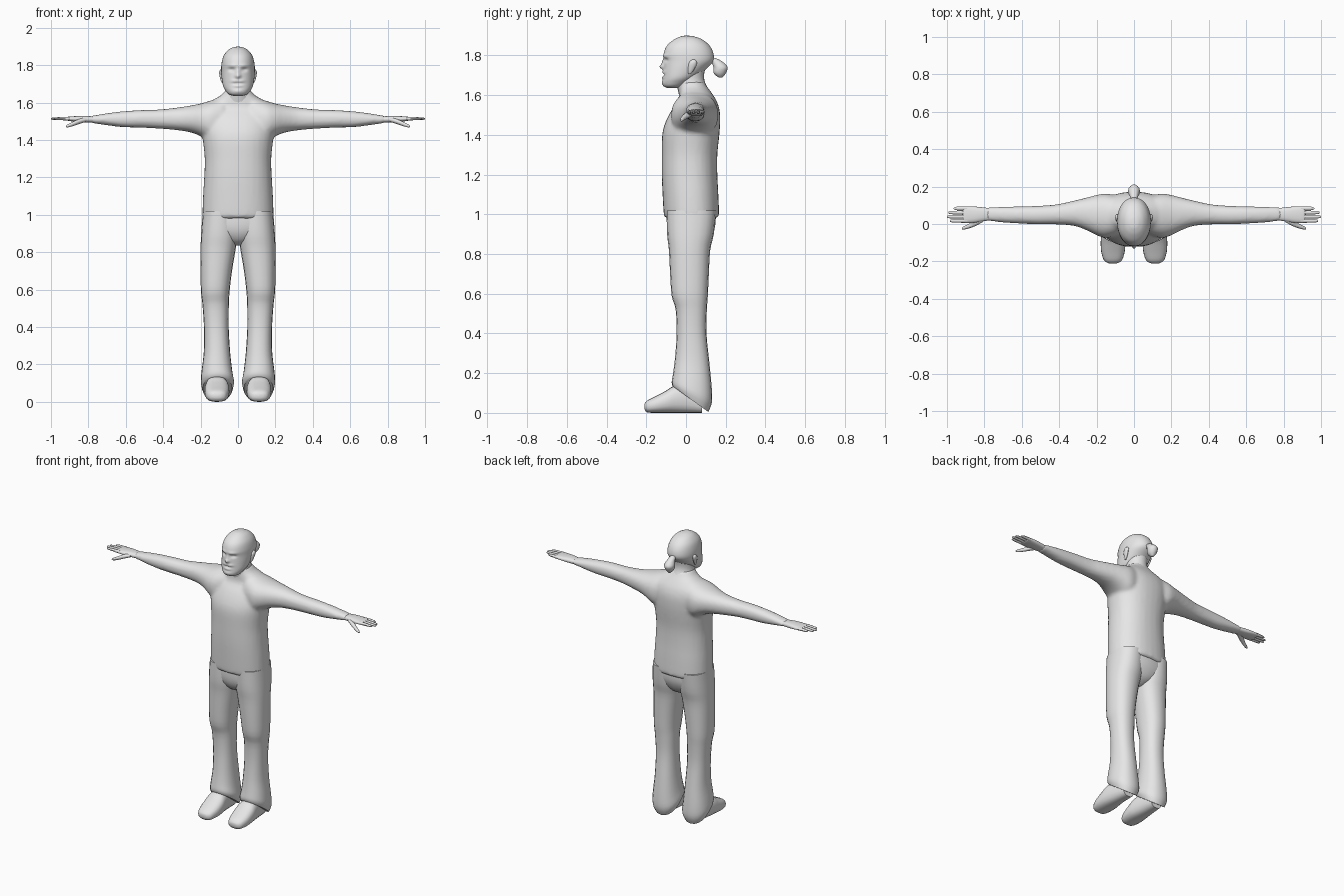
import bpy, bmesh, math
from mathutils import Vector

grey = bpy.data.materials.new("plain grey")
grey.diffuse_color = (0.8, 0.8, 0.8, 1)


def spline(rows, sub):
    """Catmull-Rom resampling of a list of equal-length tuples."""
    out = []
    for i in range(len(rows) - 1):
        a, b, c, d = (rows[max(i - 1, 0)], rows[i], rows[i + 1],
                      rows[min(i + 2, len(rows) - 1)])
        for s in range(sub):
            t = s / sub
            out.append([0.5 * (2 * q + (r - p) * t + (2 * p - 5 * q + 4 * r - w) * t * t
                               + (3 * q - p - 3 * r + w) * t ** 3)
                        for p, q, r, w in zip(a, b, c, d)])
    return out + [list(rows[-1])]


def upright(rows, sub=3):
    """Rows (z front, z back, x0, x1, y0, y1) become rings stacked in z."""
    return [(Vector(((x0 + x1) / 2, (y0 + y1) / 2, (zf + zb) / 2)),
             Vector(((x1 - x0) / 2, 0, 0)),
             Vector((0, (y1 - y0) / 2, (zb - zf) / 2)))
            for zf, zb, x0, x1, y0, y1 in spline(rows, sub)]


def centred(rows, sub=3):
    """Rows (z, half width, y0, y1) centred on x = 0."""
    return upright([(z, z, -w, w, a, b) for z, w, a, b in rows], sub)


def sideways(rows, sub=3, sign=1):
    """Rows (x, y0, y1, z0, z1) become rings along x."""
    return [(Vector((sign * x, (a + b) / 2, (c + d) / 2)),
             Vector((0, (b - a) / 2, 0)), Vector((0, 0, (d - c) / 2)))
            for x, a, b, c, d in spline(rows, sub)]


def lengthways(rows, sub=3):
    """Rows (y, x0, x1, z0, z1) become rings along y."""
    return [(Vector(((a + b) / 2, y, (c + d) / 2)),
             Vector((0, 0, (d - c) / 2)), Vector(((b - a) / 2, 0, 0)))
            for y, a, b, c, d in spline(rows, sub)]


def part(name, lofts, sides=20, power=2.0, mirror=False, angle=50):
    bm = bmesh.new()
    for rings in lofts:
        loops = []
        for c, u, v in rings:
            loop = []
            for i in range(sides):
                t = 2 * math.pi * i / sides
                cu, sv = math.cos(t), math.sin(t)
                cu = math.copysign(abs(cu) ** (2 / power), cu)
                sv = math.copysign(abs(sv) ** (2 / power), sv)
                loop.append(bm.verts.new(c + u * cu + v * sv))
            loops.append(loop)
        for a, b in zip(loops, loops[1:]):
            for i in range(sides):
                j = (i + 1) % sides
                bm.faces.new((a[i], a[j], b[j], b[i]))
        bm.faces.new(loops[0][::-1])
        bm.faces.new(loops[-1])
    bmesh.ops.recalc_face_normals(bm, faces=bm.faces)
    me = bpy.data.meshes.new(name)
    bm.to_mesh(me)
    bm.free()
    me.materials.append(grey)
    ob = bpy.data.objects.new(name, me)
    bpy.context.collection.objects.link(ob)
    bpy.ops.object.select_all(action='DESELECT')
    ob.select_set(True)
    bpy.context.view_layer.objects.active = ob
    bpy.ops.object.shade_smooth_by_angle(angle=math.radians(angle))
    if mirror:
        ob.modifiers.new("Mirror", 'MIRROR')
    return ob


# Shirt body and both arms, blended into one skin
torso = centred([
    (0.98, .185, -.105, .16), (1.0, .19, -.112, .166), (1.1, .187, -.118, .163),
    (1.2, .181, -.122, .158), (1.3, .178, -.122, .158), (1.4, .188, -.120, .168),
    (1.46, .195, -.105, .172), (1.52, .195, -.075, .17), (1.57, .185, -.04, .155),
    (1.61, .14, -.035, .13), (1.64, .09, -.035, .108), (1.67, .066, -.035, .09)])
arm = [
    (.08, -.06, .15, 1.37, 1.63), (.15, -.075, .163, 1.39, 1.61),
    (.20, -.06, .155, 1.42, 1.595), (.25, -.035, .142, 1.44, 1.585),
    (.32, -.01, .125, 1.452, 1.574), (.42, -.002, .104, 1.461, 1.563),
    (.52, -.002, .097, 1.466, 1.56), (.62, .003, .094, 1.469, 1.553),
    (.70, .008, .092, 1.479, 1.543), (.79, .017, .088, 1.492, 1.528)]
body = part("shirt_and_arms", [torso, sideways(arm), sideways(arm, sign=-1)],
            sides=32, power=2.25)
m = body.modifiers.new("Blend", 'REMESH')
m.mode, m.voxel_size, m.use_smooth_shade = 'VOXEL', 0.011, True
m = body.modifiers.new("Soften", 'SMOOTH')
m.factor, m.iterations = 0.5, 5

# Hands: palm, four fingers and a thumb
part("palm", [sideways([
    (.775, .02, .085, 1.494, 1.526), (.82, .012, .09, 1.494, 1.529),
    (.86, .006, .094, 1.497, 1.528), (.905, .006, .094, 1.502, 1.525),
    (.915, .012, .09, 1.506, 1.521)])], sides=16, power=2.5, mirror=True)
fingers = []
for y, tip in ((.017, .985), (.039, 1.0), (.061, .993), (.083, .965)):
    fingers.append(sideways([
        (.89, y - .011, y + .011, 1.503, 1.524), (.94, y - .01, y + .01, 1.506, 1.523),
        (tip - .01, y - .008, y + .008, 1.508, 1.52),
        (tip, y - .003, y + .003, 1.512, 1.517)], 2))
part("fingers", fingers, sides=8, mirror=True)
part("thumb", [sideways([
    (.81, .01, .05, 1.497, 1.522), (.85, -.012, .025, 1.485, 1.513),
    (.885, -.024, 0, 1.473, 1.497), (.91, -.03, -.012, 1.467, 1.484),
    (.92, -.028, -.02, 1.469, 1.477)], 2)], sides=10, mirror=True)

# Trousers: seat plus two flared legs with slanted hems
part("trouser_seat", [centred([
    (1.02, .175, -.095, .15), (.95, .185, -.095, .148), (.90, .15, -.085, .132),
    (.86, .08, -.06, .105), (.835, .03, -.02, .06)])], sides=24, power=2.4)
part("trouser_leg", [upright([
    (1.02, 1.02, .0, .188, -.098, .153), (.9, .9, .0, .197, -.095, .14),
    (.82, .82, .012, .2, -.086, .122), (.7, .7, .032, .2, -.08, .115),
    (.59, .59, .045, .198, -.072, .11), (.52, .52, .049, .19, -.052, .105),
    (.4, .4, .05, .182, -.047, .103), (.28, .25, .042, .183, -.055, .118),
    (.2, .12, .03, .195, -.065, .13), (.155, .05, .021, .199, -.072, .13),
    (.135, .005, .032, .188, -.068, .112)])], sides=20, power=2.3, mirror=True)

# Shoes
part("shoe", [lengthways([
    (-.21, .09, .135, .02, .045), (-.195, .065, .16, .003, .062),
    (-.15, .05, .175, 0, .085), (-.10, .046, .178, 0, .112),
    (-.06, .05, .175, 0, .135), (0, .06, .165, 0, .135),
    (.08, .07, .15, 0, .09)])], sides=20, power=2.5, mirror=True)

# Neck
part("neck", [centred([
    (1.58, .10, -.03, .13), (1.63, .078, -.042, .112), (1.67, .067, -.05, .094),
    (1.71, .066, -.05, .092), (1.76, .066, -.04, .105)])], sides=24)

# Head, with the face pushed in and out by soft bumps
head = part("head", [centred([
    (1.636, .025, -.095, -.03), (1.645, .05, -.112, -.01), (1.665, .067, -.117, .02),
    (1.69, .08, -.115, .055), (1.73, .087, -.113, .10), (1.77, .09, -.111, .137),
    (1.81, .088, -.112, .138), (1.85, .077, -.095, .118), (1.88, .054, -.06, .082),
    (1.895, .028, -.028, .042), (1.899, .008, -.008, .015)], 6)],
    sides=72, power=2.1, angle=80)
bumps = [  # x, z, spread x, spread z, push in y
    (0, 1.742, .013, .012, -.020), (0, 1.765, .009, .016, -.010),
    (.034, 1.776, .016, .009, .011), (.03, 1.797, .028, .008, -.006),
    (.018, 1.716, .02, .007, -.007), (0, 1.701, .024, .004, .008),
    (0, 1.688, .022, .006, -.006), (0, 1.66, .03, .012, -.005)]
for v in head.data.vertices:
    if v.co.y < -.02:
        x, z = abs(v.co.x), v.co.z
        v.co.y += sum(p * math.exp(-((x - bx) / sx) ** 2 - ((z - bz) / sz) ** 2)
                      for bx, bz, sx, sz, p in bumps)

# Ears
part("ear", [upright([
    (1.705, 1.705, .078, .086, .012, .024), (1.72, 1.72, .078, .093, .01, .036),
    (1.75, 1.75, .08, .100, .012, .052), (1.768, 1.768, .08, .100, .018, .054),
    (1.778, 1.778, .082, .093, .03, .046)])], sides=12, mirror=True)

# Tied hair at the back of the head
part("hair_bun", [centred([
    (1.688, .008, .165, .183), (1.70, .02, .148, .194), (1.715, .028, .137, .204),
    (1.738, .032, .138, .211), (1.76, .025, .13, .195), (1.778, .018, .12, .168),
    (1.788, .01, .115, .145)])], sides=14)
